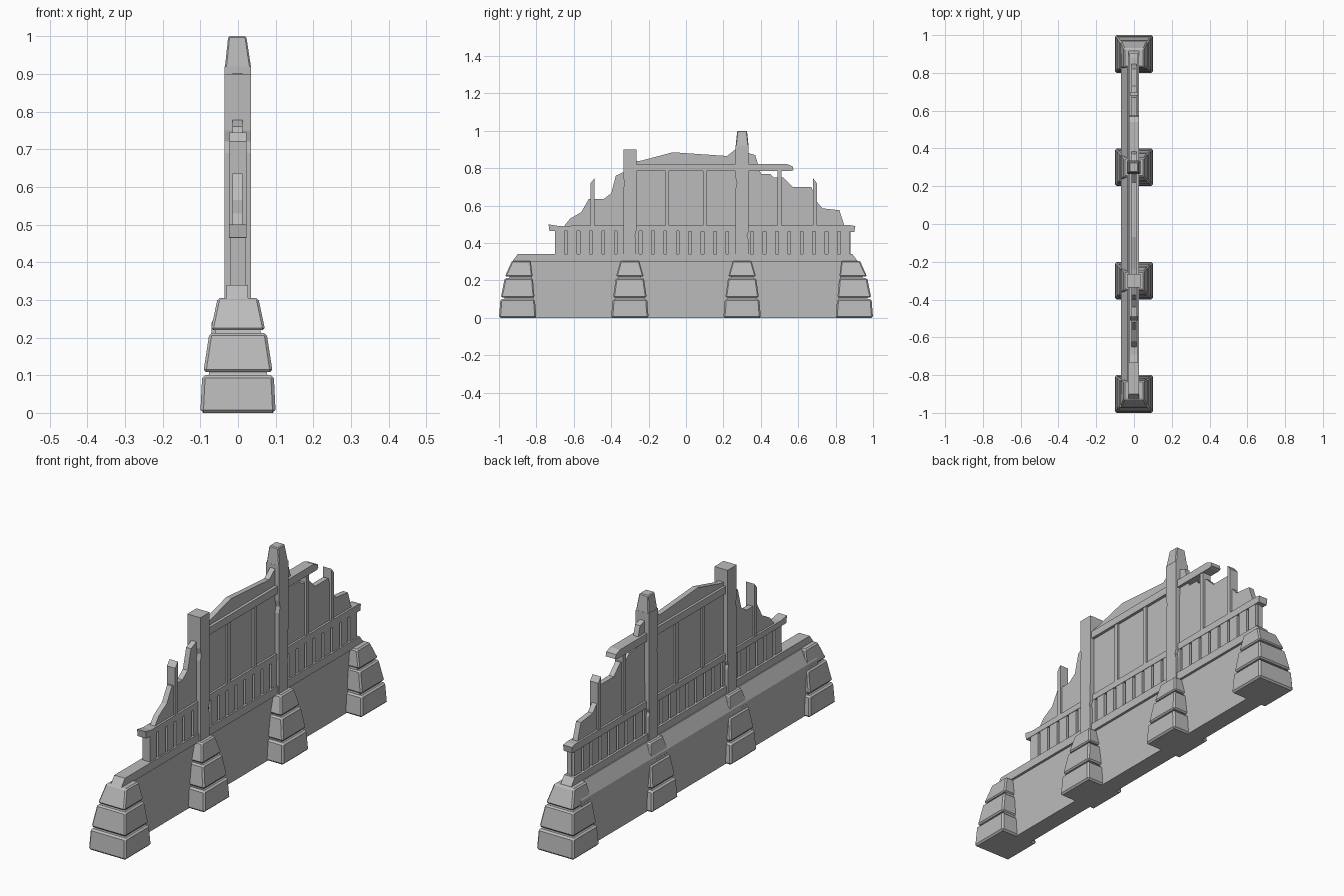
import bpy
import bmesh

cube = bpy.data.objects.get("Cube")
if cube:
    bpy.data.objects.remove(cube, do_unlink=True)

GREY = (0.5, 0.5, 0.5, 1)
grey = bpy.data.materials.new("stone grey")
grey.use_nodes = True
grey.diffuse_color = GREY
grey.node_tree.nodes["Principled BSDF"].inputs["Base Color"].default_value = GREY


def finish(name, bm, bevel=0):
    bmesh.ops.recalc_face_normals(bm, faces=bm.faces)
    mesh = bpy.data.meshes.new(name)
    bm.to_mesh(mesh)
    bm.free()
    mesh.materials.append(grey)
    obj = bpy.data.objects.new(name, mesh)
    bpy.context.collection.objects.link(obj)
    if bevel:
        mod = obj.modifiers.new("worn edges", "BEVEL")
        mod.width = bevel
        mod.segments = 1
    return obj


def extrude(bm, points, offset):
    face = bm.faces.new([bm.verts.new(p) for p in points])
    moved = bmesh.ops.extrude_face_region(bm, geom=[face])["geom"]
    verts = [v for v in moved if isinstance(v, bmesh.types.BMVert)]
    bmesh.ops.translate(bm, verts=verts, vec=offset)


def side_profile(name, points, x0, x1):
    """Outline in y and z, given thickness along x."""
    bm = bmesh.new()
    extrude(bm, [(x0, y, z) for y, z in points], (x1 - x0, 0, 0))
    return finish(name, bm)


def end_profile(name, points, y0, y1):
    """Outline in x and z, drawn out along y."""
    bm = bmesh.new()
    extrude(bm, [(x, y0, z) for x, z in points], (0, y1 - y0, 0))
    return finish(name, bm)


def block(name, x, y, z, bevel=0):
    pts = [(y[0], z[0]), (y[1], z[0]), (y[1], z[1]), (y[0], z[1])]
    obj = side_profile(name, pts, *x)
    if bevel:
        mod = obj.modifiers.new("worn edges", "BEVEL")
        mod.width = bevel
        mod.segments = 1


def taper(name, y, z0, z1, low, high, shift=(0, 0), bevel=0):
    """Four-sided tapered block; low and high are half sizes in x and y."""
    bm = bmesh.new()
    bmesh.ops.create_cube(bm, size=2)
    for v in bm.verts:
        top = v.co.z > 0
        half = high if top else low
        dx, dy = shift if top else (0, 0)
        v.co = (v.co.x * half[0] + dx, y + v.co.y * half[1] + dy, z1 if top else z0)
    finish(name, bm, bevel)


# Thick stone wall with a sloping ledge on one side
end_profile("stone_wall", [(-0.07, 0), (0.015, 0), (0.015, 0.305), (-0.035, 0.305), (-0.07, 0.24)],
            -0.9, 0.9)

# Stepped stone piers
for i, y in enumerate((-0.9, -0.3, 0.3, 0.9)):
    lean = 0.02 if y < -0.5 else -0.02 if y > 0.5 else 0
    taper(f"pier_core_{i}", y, 0.01, 0.28, (0.092, 0.092), (0.05, 0.05), (0, lean))
    taper(f"pier_bottom_stone_{i}", y, 0, 0.1, (0.1, 0.1), (0.095, 0.092), bevel=0.008)
    taper(f"pier_middle_stone_{i}", y, 0.108, 0.212, (0.092, 0.09), (0.076, 0.075),
          (0, lean * 0.3), 0.007)
    taper(f"pier_top_stone_{i}", y + lean * 0.3, 0.22, 0.305, (0.072, 0.074), (0.054, 0.05),
          (0, lean * 0.7), 0.006)

# Sill beam on the wall
side_profile("sill_beam", [(-0.93, 0.3), (0.92, 0.3), (0.89, 0.34), (-0.9, 0.34)], -0.03, 0.027)

# Balustrade: thin backing, planks and rail
block("balustrade_backing", (-0.006, 0.006), (-0.69, 0.88), (0.33, 0.47))
start, pitch = -0.7, 0.0663
for i in range(24):
    y = start + i * pitch
    block(f"balustrade_plank_{i}", (-0.02, 0.02), (y, y + pitch - 0.015), (0.335, 0.465))
side_profile("balustrade_rail", [(-0.73, 0.465), (0.9, 0.46), (0.905, 0.49), (0.88, 0.495),
                                 (-0.69, 0.492), (-0.735, 0.5)], -0.024, 0.022)

# Broken boarding
side_profile("left_boarding", [
    (-0.66, 0.48), (-0.62, 0.53), (-0.56, 0.565), (-0.52, 0.635), (-0.44, 0.635),
    (-0.4, 0.665), (-0.375, 0.76), (-0.32, 0.785), (-0.32, 0.48)], -0.014, 0.012)
side_profile("middle_boarding", [
    (-0.3, 0.48), (-0.3, 0.835), (-0.24, 0.84), (-0.07, 0.885), (0.22, 0.865),
    (0.27, 0.905), (0.3, 0.9), (0.3, 0.48)], -0.014, 0.012)
side_profile("right_boarding", [
    (0.3, 0.48), (0.3, 0.89), (0.37, 0.87), (0.4, 0.77), (0.45, 0.77), (0.47, 0.75),
    (0.52, 0.75), (0.57, 0.7), (0.67, 0.7), (0.7, 0.62), (0.73, 0.585),
    (0.82, 0.575), (0.845, 0.5), (0.85, 0.48)], -0.014, 0.012)

# Thin studs, the outer ones splintered to a point
for i, (y, low_side, high_side) in enumerate((
        (-0.5, 0.72, 0.745), (-0.1, 0.79, 0.79), (0.1, 0.79, 0.79),
        (0.5, 0.79, 0.79), (0.69, 0.745, 0.72))):
    side_profile(f"stud_{i}", [(y - 0.01, 0.48), (y + 0.01, 0.48), (y + 0.01, high_side),
                               (y - 0.01, low_side)], -0.022, 0.022)

# Top beam with a snapped end
side_profile("top_beam", [(-0.31, 0.785), (0.56, 0.785), (0.575, 0.79), (0.57, 0.81),
                          (0.54, 0.822), (-0.31, 0.82)], -0.026, 0.026)

# Main posts with worn nicks
for name, y, top in (("short_post", -0.3, 0.9), ("tall_post", 0.3, 0.92)):
    side_profile(name, [
        (y - 0.035, 0.3), (y + 0.033, 0.3), (y + 0.033, 0.42), (y + 0.027, 0.44),
        (y + 0.034, 0.46), (y + 0.035, top), (y - 0.035, top), (y - 0.035, 0.75),
        (y - 0.028, 0.72), (y - 0.035, 0.69)], -0.036, 0.034)
taper("tall_post_tip", 0.3, 0.915, 1.0, (0.035, 0.035), (0.024, 0.026), (-0.002, 0), 0.004)
